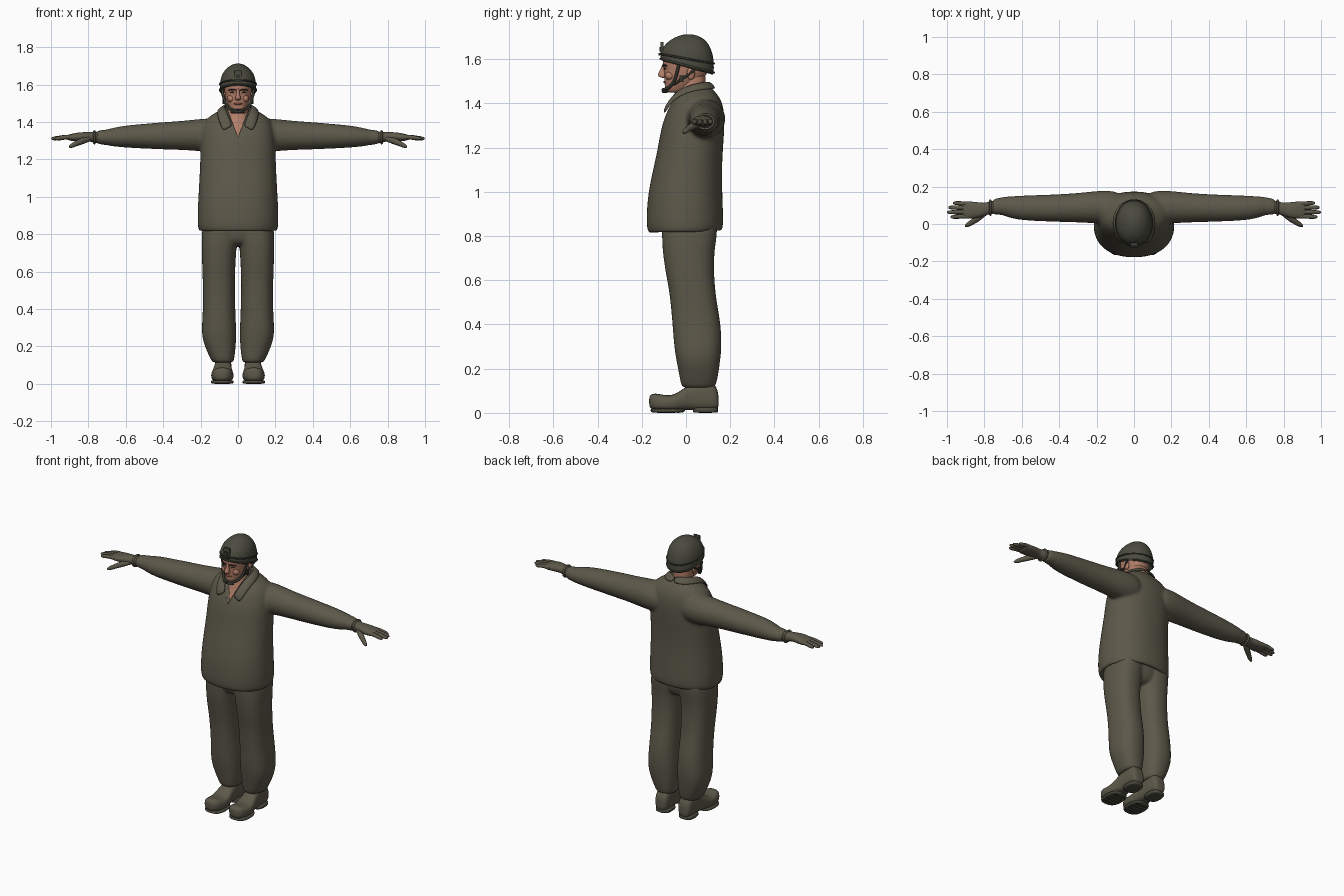
import bpy, bmesh, math
from mathutils import Vector


def mat(name, r, g, b):
    m = bpy.data.materials.new(name)
    m.diffuse_color = (r, g, b, 1)
    return m


OLIVE = mat("olive cloth", .108, .098, .068)
HELMET = mat("helmet green", .07, .07, .05)
STRAP = mat("dark strap", .035, .036, .028)
SKIN = mat("skin", .45, .21, .14)
LIP = mat("lips", .30, .11, .08)
BROW = mat("dark brown", .05, .03, .022)


def finish(name, bm, material, mirror=False, sub=0):
    bmesh.ops.recalc_face_normals(bm, faces=bm.faces)
    me = bpy.data.meshes.new(name)
    bm.to_mesh(me)
    bm.free()
    for p in me.polygons:
        p.use_smooth = True
    me.materials.append(material)
    ob = bpy.data.objects.new(name, me)
    bpy.context.collection.objects.link(ob)
    if mirror:
        m = ob.modifiers.new("mirror", 'MIRROR')
        m.use_mirror_merge = False
    if sub:
        m = ob.modifiers.new("subsurf", 'SUBSURF')
        m.levels = m.render_levels = sub
    return ob


def add_loft(bm, axis, rings, e=2.3, sx=1, n=20):
    """rings: (t, a0, a1, b0, b1[, tilt]) superellipses stacked along an axis"""
    loops = []
    for t, a0, a1, b0, b1, *tilt in rings:
        loop = []
        for i in range(n):
            w = 2 * math.pi * i / n
            c, s = math.cos(w), math.sin(w)
            a = (a0 + a1) / 2 + (a1 - a0) / 2 * math.copysign(abs(c) ** (2 / e), c)
            b = (b0 + b1) / 2 + (b1 - b0) / 2 * math.copysign(abs(s) ** (2 / e), s)
            tt = t + (tilt[0] * b if tilt else 0)
            x, y, z = {'x': (tt, a, b), 'y': (a, tt, b), 'z': (a, b, tt)}[axis]
            loop.append(bm.verts.new((sx * x, y, z)))
        loops.append(loop)
    for p, q in zip(loops, loops[1:]):
        for i in range(n):
            bm.faces.new((p[i], p[(i + 1) % n], q[(i + 1) % n], q[i]))
    bm.faces.new(loops[0])
    bm.faces.new(loops[-1])


def loft(name, axis, rings, material, mirror=False, e=2.3, sub=1, n=20):
    bm = bmesh.new()
    add_loft(bm, axis, rings, e, 1, n)
    return finish(name, bm, material, mirror, sub)


def tube(name, pts, r, material, mirror=False, flat=1.0, cyclic=False):
    cu = bpy.data.curves.new(name, 'CURVE')
    cu.dimensions = '3D'
    cu.bevel_depth, cu.bevel_resolution = r, 2
    cu.use_fill_caps = True
    sp = cu.splines.new('NURBS')
    sp.points.add(len(pts) - 1)
    for p, co in zip(sp.points, pts):
        p.co = (*co[:3], 1)
        p.radius = co[3] if len(co) > 3 else 1
    sp.use_endpoint_u, sp.use_cyclic_u, sp.order_u = not cyclic, cyclic, 3
    cu.materials.append(material)
    ob = bpy.data.objects.new(name, cu)
    bpy.context.collection.objects.link(ob)
    if mirror:
        ob.modifiers.new("mirror", 'MIRROR').use_mirror_merge = False
    return ob


def ball(name, co, size, material, mirror=False, rot=None):
    bm = bmesh.new()
    bmesh.ops.create_uvsphere(bm, u_segments=16, v_segments=10, radius=1)
    for v in bm.verts:
        v.co = Vector(co) + Vector(v.co[i] * size[i] for i in range(3))
    return finish(name, bm, material, mirror)


def box(name, co, size, material, mirror=False):
    bm = bmesh.new()
    bmesh.ops.create_cube(bm, size=1)
    for v in bm.verts:
        v.co = Vector(co) + Vector(v.co[i] * size[i] for i in range(3))
    ob = finish(name, bm, material, mirror)
    for p in ob.data.polygons:
        p.use_smooth = False
    return ob


def fuse(ob, voxel, smooth):
    m = ob.modifiers.new("fuse", 'REMESH')
    m.mode, m.voxel_size, m.use_smooth_shade = 'VOXEL', voxel, True
    m = ob.modifiers.new("smooth", 'SMOOTH')
    m.iterations, m.factor = smooth, .5


# Jacket: torso and both sleeves fused, with a V cut at the neck
torso = [(.88, -.17, .17, -.13, .13), (.825, -.19, .19, -.145, .14), (.812, -.204, .204, -.16, .155, .03),
         (.826, -.214, .214, -.175, .166, .03), (.86, -.217, .217, -.18, .17), (.92, -.217, .217, -.178, .168),
         (1.0, -.213, .213, -.171, .165), (1.1, -.207, .207, -.15, .163), (1.2, -.203, .203, -.127, .168),
         (1.3, -.2, .2, -.112, .176), (1.38, -.19, .19, -.08, .172), (1.425, -.165, .165, -.055, .155),
         (1.455, -.11, .11, -.03, .13), (1.478, -.075, .075, -.015, .108), (1.48, -.05, .05, 0, .08)]
arm = [(x, y - ry, y + ry, z - rz, z + rz) for x, y, z, ry, rz in [
    (.06, .088, 1.325, .08, .08), (.13, .09, 1.33, .09, .092), (.2, .09, 1.33, .088, .088),
    (.3, .087, 1.328, .079, .078), (.4, .085, 1.326, .075, .074), (.5, .085, 1.324, .071, .067),
    (.6, .086, 1.322, .067, .06), (.65, .089, 1.32, .06, .053), (.69, .094, 1.318, .053, .046),
    (.705, .095, 1.318, .047, .041), (.725, .095, 1.318, .047, .041), (.745, .092, 1.318, .042, .036),
    (.765, .09, 1.318, .035, .031)]]
bm = bmesh.new()
add_loft(bm, 'z', torso, 2.25, n=28)
add_loft(bm, 'x', arm, 2)
add_loft(bm, 'x', arm, 2, sx=-1)
jacket = finish("jacket", bm, OLIVE, sub=2)
fuse(jacket, .009, 5)
bm = bmesh.new()
tri = [bm.verts.new(p) for p in [(0, -.22, 1.32), (.07, -.22, 1.5), (-.07, -.22, 1.5)]]
f = bm.faces.new(tri)
new = bmesh.ops.extrude_face_region(bm, geom=[f])["geom"]
for v in new:
    if isinstance(v, bmesh.types.BMVert):
        v.co.y = .02
cutter = finish("neck_cutter", bm, OLIVE)
cutter.hide_render = True
cutter.hide_viewport = True
m = jacket.modifiers.new("neck", 'BOOLEAN')
m.operation, m.object, m.solver = 'DIFFERENCE', cutter, 'EXACT'

# Collar flaps folded over the jacket
inner = [(.026, -.09, 1.375), (.045, -.062, 1.42), (.062, -.03, 1.462), (.074, .03, 1.485), (.055, .085, 1.495), (0, .105, 1.497)]
outer = [(.08, -.1, 1.345), (.1, -.078, 1.395), (.112, -.03, 1.435), (.115, .04, 1.46), (.08, .115, 1.465), (0, .14, 1.465)]
bm = bmesh.new()
cols = []
for a, b in zip(inner, outer):
    a, b = Vector(a), Vector(b)
    mid = (a + b) / 2 + Vector((0, -.006, .008))
    cols.append([bm.verts.new(p) for p in (a, mid, b)])
for p, q in zip(cols, cols[1:]):
    for i in range(2):
        bm.faces.new((p[i], q[i], q[i + 1], p[i + 1]))
collar = finish("collar", bm, OLIVE, mirror=True)
m = collar.modifiers.new("thick", 'SOLIDIFY')
m.thickness, m.offset = .012, 0
m = collar.modifiers.new("soft", 'SUBSURF')
m.levels = m.render_levels = 1

# Trousers: two legs and hips fused
leg = [(.9, -.01, .185, -.11, .145), (.8, 0, .195, -.11, .142), (.74, .006, .195, -.108, .13), (.65, .013, .193, -.096, .127),
       (.57, .015, .19, -.08, .132), (.5, .016, .188, -.071, .14), (.4, .014, .188, -.062, .159), (.3, .009, .195, -.055, .163),
       (.24, .009, .192, -.045, .156), (.18, .013, .17, -.033, .148), (.13, .02, .146, -.024, .138),
       (.113, .026, .136, -.015, .128), (.115, .045, .115, .01, .105)]
hips = [(.95, -.16, .16, -.1, .13), (.82, -.18, .18, -.105, .138), (.76, -.12, .12, -.095, .12), (.735, -.06, .06, -.06, .09)]
bm = bmesh.new()
for s in (1, -1):
    add_loft(bm, 'z', leg, 2.4, sx=s)
add_loft(bm, 'z', hips)
fuse(finish("trousers", bm, OLIVE, sub=2), .008, 3)

# Boots with soles and treads
loft("boot", 'y', [(-.167, .07, .1, .035, .07), (-.16, .05, .122, .018, .084), (-.135, .03, .138, .01, .09),
                   (-.09, .022, .145, .008, .078), (-.05, .024, .143, .008, .083), (-.015, .03, .135, .012, .108),
                   (.02, .034, .128, .012, .13), (.06, .034, .126, .01, .15), (.11, .034, .126, .01, .15),
                   (.138, .04, .12, .012, .12), (.148, .055, .105, .025, .08)], OLIVE, True, 2.7, 2)
loft("front_sole", 'z', [(0, .032, .136, -.15, -.02), (.004, .022, .147, -.16, -.005), (.016, .022, .147, -.162, .0),
                         (.02, .03, .14, -.155, -.01)], HELMET, True, 2.6)
loft("heel", 'z', [(0, .036, .124, .035, .14), (.004, .032, .129, .03, .147), (.022, .032, .129, .03, .147),
                   (.025, .04, .12, .04, .14)], HELMET, True, 2.8)
for i in range(4):
    box("tread", (.084, -.125 + i * .03, .003), (.085, .012, .006), STRAP, True)

# Gloves: cuff, palm, fingers and thumb
loft("glove_palm", 'x', [(.745, .055, .125, 1.288, 1.348), (.765, .05, .126, 1.286, 1.35), (.785, .05, .115, 1.294, 1.345),
                         (.81, .04, .113, 1.298, 1.346), (.85, .029, .119, 1.297, 1.345), (.885, .028, .121, 1.297, 1.338),
                         (.91, .03, .12, 1.303, 1.332), (.918, .04, .11, 1.31, 1.326)], OLIVE, True, 2.3, 2)
tube("cuff_band", [(.768, .087 + .04 * math.cos(i * math.pi / 5), 1.318 + .034 * math.sin(i * math.pi / 5))
                   for i in range(10)], .006, OLIVE, True, cyclic=True)
for y0, y1, x1 in [(.041, .038, .98), (.064, .063, .998), (.087, .088, .992), (.109, .112, .968)]:
    tube("glove_finger", [(.87, y0, 1.32, 1.05), (.92, y0, 1.32, 1.05), (x1 - .025, y1, 1.313, .95), (x1 - .006, y1, 1.311, .8),
                          (x1, y1, 1.31, .35)], .0115, OLIVE, True)
tube("glove_thumb", [(.79, .065, 1.312, 1.1), (.83, .035, 1.3, 1.4), (.865, .01, 1.285, 1.1), (.89, -.006, 1.272, .95),
                     (.902, -.012, 1.266, .4)], .013, OLIVE, True)

# Head, neck and upper chest
loft("neck", 'z', [(1.27, -.1, .1, -.09, .1), (1.32, -.1, .1, -.086, .1), (1.37, -.09, .09, -.06, .1),
                   (1.42, -.065, .065, -.042, .092), (1.45, -.056, .056, -.035, .087), (1.5, -.056, .056, -.03, .088),
                   (1.56, -.056, .056, -.03, .09)], SKIN, sub=2)
loft("head", 'z', [(1.448, -.02, .02, -.075, -.02), (1.453, -.034, .034, -.09, .0), (1.47, -.045, .045, -.096, .03),
                   (1.495, -.057, .057, -.098, .06), (1.52, -.066, .066, -.1, .088), (1.545, -.071, .071, -.1, .1),
                   (1.565, -.073, .073, -.104, .106), (1.585, -.075, .075, -.108, .108), (1.62, -.075, .075, -.1, .11),
                   (1.66, -.05, .05, -.06, .07)], SKIN, sub=2)
loft("nose", 'z', [(1.515, -.008, .008, -.105, -.085), (1.519, -.016, .016, -.122, -.085), (1.53, -.016, .016, -.131, -.085),
                   (1.55, -.009, .009, -.118, -.085), (1.57, -.008, .008, -.109, -.085), (1.585, -.008, .008, -.105, -.085)],
     SKIN, sub=2, n=12)
ball("ear", (.073, .022, 1.535), (.01, .018, .028), SKIN, True)
ball("cheek", (.036, -.072, 1.525), (.022, .022, .02), SKIN, True)
ball("eye", (.03, -.0955, 1.558), (.012, .005, .004), BROW, True)
tube("eyebrow", [(.012, -.105, 1.57), (.03, -.103, 1.575), (.05, -.089, 1.57)], .004, BROW, True)
ball("mouth", (0, -.095, 1.497), (.024, .008, .006), LIP)

# Helmet shell tilted down at the back, with bands and a front clip
loft("helmet", 'z', [(1.6, -.07, .07, -.09, .1), (1.568, -.088, .088, -.106, .117, -.28), (1.56, -.094, .094, -.112, .123, -.28),
                     (1.572, -.098, .098, -.116, .127, -.26), (1.6, -.098, .098, -.116, .127, -.18),
                     (1.625, -.095, .095, -.112, .125, -.14), (1.655, -.086, .086, -.099, .115, -.08),
                     (1.682, -.068, .068, -.075, .097, -.04), (1.702, -.042, .042, -.044, .068), (1.713, -.015, .015, -.01, .03)],
     HELMET, e=2.1, sub=2, n=24)
for z, k, tilt in [(1.572, 1.0, -.26), (1.603, 1.0, -.18)]:
    pts = []
    for i in range(24):
        w = i * math.pi / 12
        y = .0055 + .122 * k * math.sin(w)
        pts.append((.098 * k * math.cos(w), y, z + tilt * y))
    tube("helmet_band", pts, .0045, STRAP if z > 1.6 else HELMET, cyclic=True)
box("helmet_clip", (0, -.108, 1.652), (.04, .014, .05), HELMET)
box("helmet_clip_plate", (0, -.115, 1.645), (.024, .012, .02), STRAP)
box("helmet_bracket", (0, -.121, 1.622), (.044, .008, .012), STRAP)

# Chin strap and rear straps
tube("front_strap", [(.086, -.03, 1.585), (.082, -.038, 1.55), (.07, -.05, 1.505), (.054, -.07, 1.475), (.03, -.097, 1.462),
                     (0, -.104, 1.462)], .0075, STRAP, True)
tube("rear_strap", [(.088, .05, 1.565), (.08, .02, 1.535), (.072, -.02, 1.51), (.06, -.055, 1.485)], .006, STRAP, True)
tube("chin_cup", [(.035, -.088, 1.455), (.018, -.101, 1.455), (-.018, -.101, 1.455), (-.035, -.088, 1.455)], .009, STRAP)
box("strap_buckle", (.078, -.02, 1.512), (.012, .018, .03), STRAP, True)
